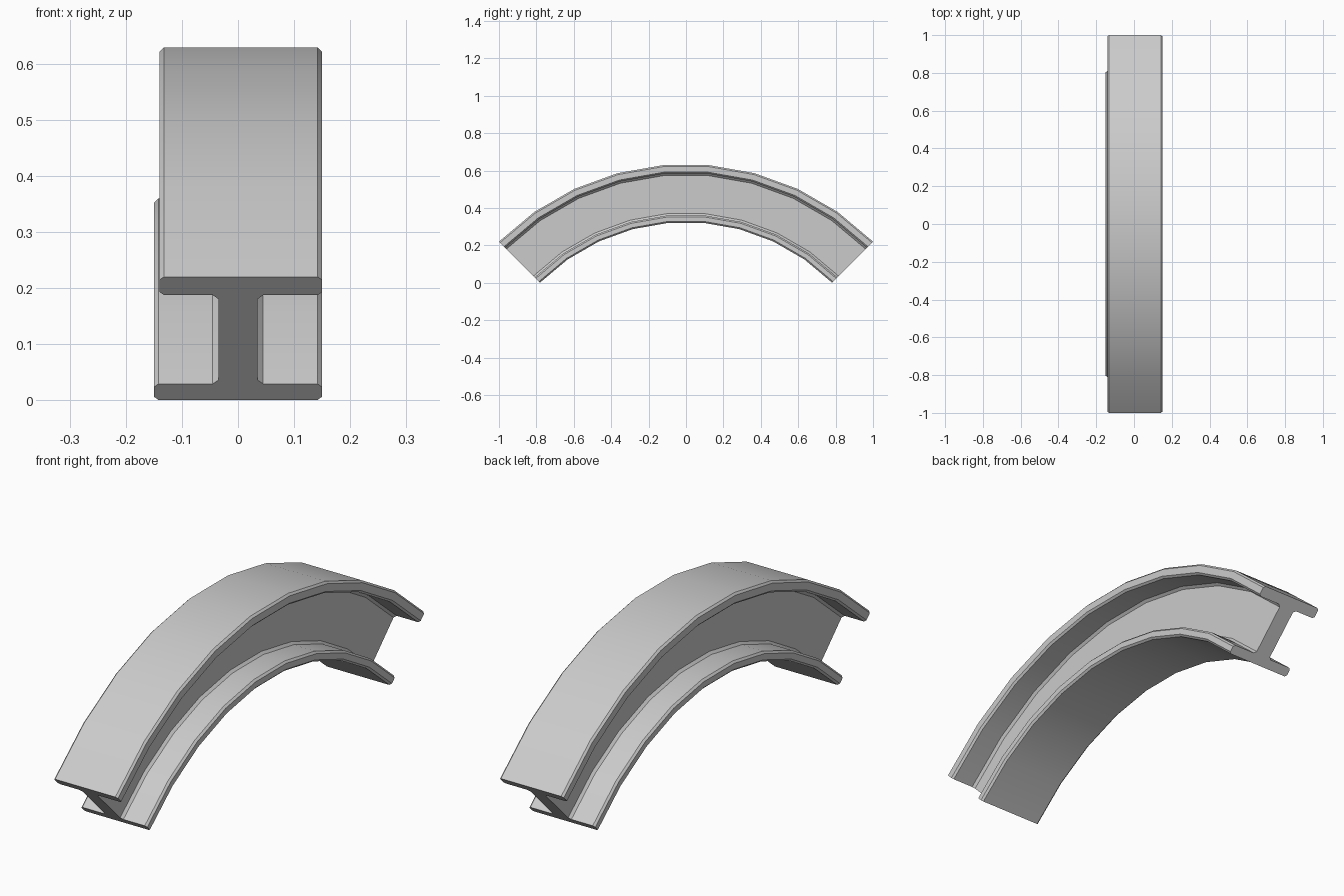
import bpy
import bmesh
import math

cube = bpy.data.objects.get("Cube")
if cube:
    bpy.data.objects.remove(cube, do_unlink=True)

# Arc dimensions
CENTRE_Z = -0.78
R_IN, R_OUT = 1.104, 1.414
SEGMENTS = 9
FLANGE_IN, FLANGE_OUT = 0.04, 0.046
WEB = 0.035
BEVEL = 0.008
FILLET = 0.01


def half_profile(inner_width, outer_width):
    """One side of the I-section as (x, radius), from inside to outside."""
    r1 = R_IN + FLANGE_IN
    r2 = R_OUT - FLANGE_OUT
    return [
        (inner_width - BEVEL, R_IN), (inner_width, R_IN + BEVEL),
        (inner_width, r1 - BEVEL), (inner_width - BEVEL, r1),
        (WEB + FILLET, r1), (WEB, r1 + FILLET),
        (WEB, r2 - FILLET), (WEB + FILLET, r2),
        (outer_width - BEVEL, r2), (outer_width, r2 + BEVEL),
        (outer_width, R_OUT - BEVEL), (outer_width - BEVEL, R_OUT),
    ]


# Closed section: the outer flange is slightly shorter on the right
left = half_profile(0.15, 0.15)
right = [(-x, r) for x, r in reversed(half_profile(0.15, 0.14))]
section = left + right

# Sweep the section along a quarter circle
bm = bmesh.new()
rings = []
for i in range(SEGMENTS + 1):
    a = math.radians(-45 + 90 * i / SEGMENTS)
    rings.append([bm.verts.new((x, r * math.sin(a), CENTRE_Z + r * math.cos(a)))
                  for x, r in section])
n = len(section)
for ring, after in zip(rings, rings[1:]):
    for j in range(n):
        k = (j + 1) % n
        bm.faces.new((ring[j], ring[k], after[k], after[j]))
bm.faces.new(rings[0])
bm.faces.new(rings[-1][::-1])
bmesh.ops.recalc_face_normals(bm, faces=bm.faces[:])

mesh = bpy.data.meshes.new("curved_beam")
bm.to_mesh(mesh)
bm.free()
beam = bpy.data.objects.new("curved_beam", mesh)
bpy.context.collection.objects.link(beam)

# Plain grey metal
GREY = (0.6, 0.6, 0.6, 1.0)
mat = bpy.data.materials.new("grey_metal")
mat.use_nodes = True
mat.diffuse_color = GREY
mat.node_tree.nodes["Principled BSDF"].inputs["Base Color"].default_value = GREY
mesh.materials.append(mat)

# Smooth along the curve, sharp at the section corners
bpy.ops.object.select_all(action="DESELECT")
beam.select_set(True)
bpy.context.view_layer.objects.active = beam
bpy.ops.object.shade_smooth_by_angle(angle=math.radians(30))
